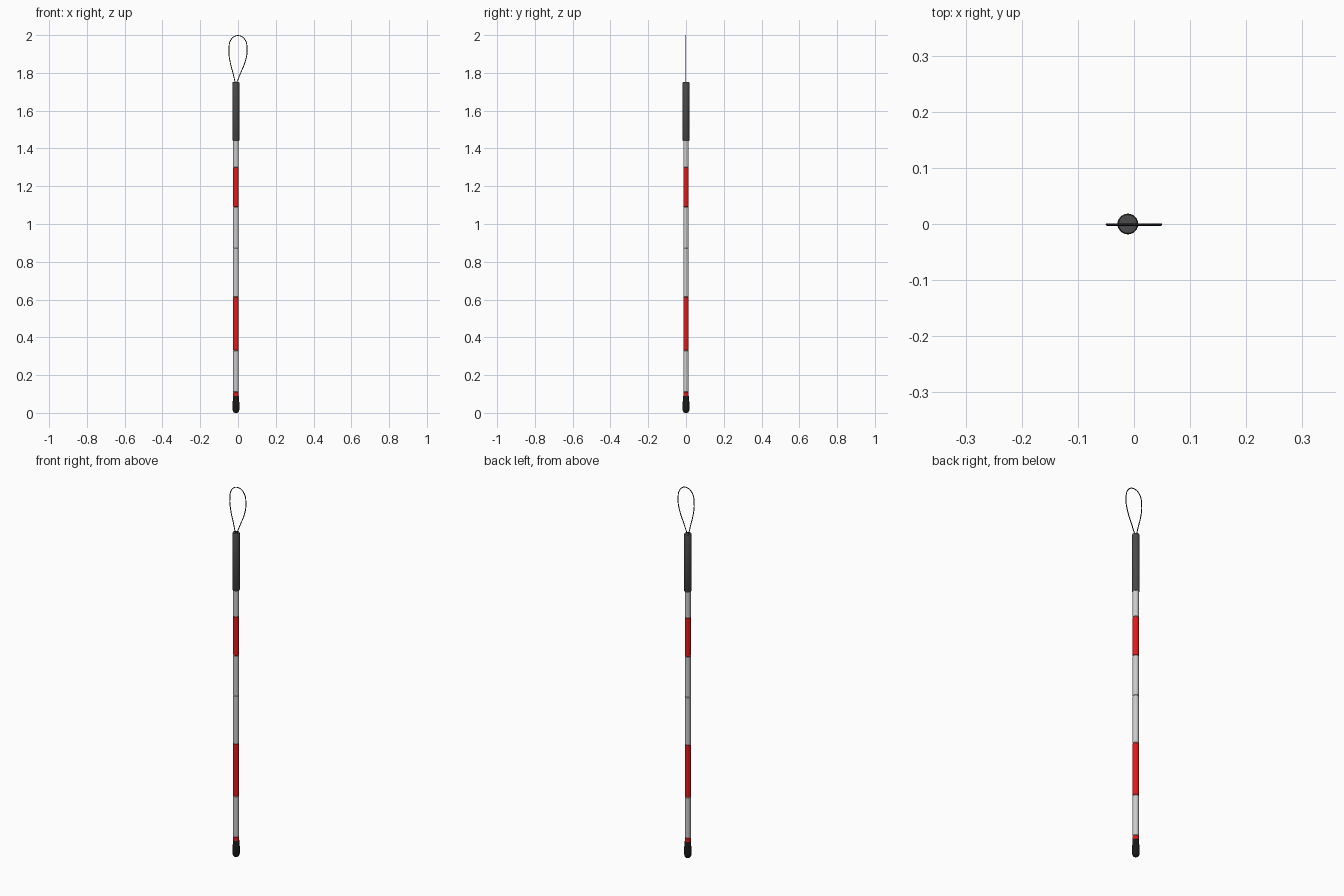
import bpy, bmesh, math

if "Cube" in bpy.data.objects:
    bpy.data.objects.remove(bpy.data.objects["Cube"])

CX = -0.011  # axis of the cane


def material(name, rgb):
    m = bpy.data.materials.new(name)
    m.diffuse_color = (*rgb, 1)
    m.use_nodes = True
    m.node_tree.nodes["Principled BSDF"].inputs["Base Color"].default_value = m.diffuse_color
    return m


RED = material("red", (0.8, 0.01, 0.01))
BLACK = material("black", (0.01, 0.01, 0.01))
DARK = material("dark_grey", (0.07, 0.07, 0.07))


def lathe(name, profile, mat=None, sides=24):
    """Revolve (radius, z) points around the cane axis, with capped ends."""
    bm = bmesh.new()
    rings = []
    for r, z in profile:
        rings.append([bm.verts.new((r * math.cos(2 * math.pi * i / sides),
                                    r * math.sin(2 * math.pi * i / sides), z))
                      for i in range(sides)])
    for a, b in zip(rings, rings[1:]):
        for i in range(sides):
            j = (i + 1) % sides
            bm.faces.new((a[i], a[j], b[j], b[i]))
    bm.faces.new(rings[0][::-1])
    bm.faces.new(rings[-1])
    me = bpy.data.meshes.new(name)
    bm.to_mesh(me)
    bm.free()
    ob = bpy.data.objects.new(name, me)
    ob.location.x = CX
    bpy.context.collection.objects.link(ob)
    if mat:
        me.materials.append(mat)
    bpy.ops.object.select_all(action='DESELECT')
    ob.select_set(True)
    bpy.context.view_layer.objects.active = ob
    bpy.ops.object.shade_smooth_by_angle(angle=math.radians(35))
    return ob


# Shaft sections, with small chamfers that read as seams
R, c = 0.0145, 0.002
sections = [("lower_red_ring", 0.08, 0.11, RED),
            ("lower_shaft", 0.11, 0.33, None),
            ("lower_red_band", 0.33, 0.613, RED),
            ("middle_shaft", 0.613, 0.872, None),
            ("upper_middle_shaft", 0.872, 1.09, None),
            ("upper_red_band", 1.09, 1.30, RED),
            ("upper_shaft", 1.30, 1.445, None)]
for name, z0, z1, mat in sections:
    lathe(name, [(R - c, z0), (R, z0 + c), (R, z1 - c), (R - c, z1)], mat)

# Rounded rolling tip
lathe("tip", [(0.006, 0.0), (0.012, 0.003), (0.0165, 0.010), (0.0185, 0.020),
              (0.0185, 0.045), (0.0175, 0.060), (0.0155, 0.068),
              (0.0155, 0.088), (0.014, 0.091)], BLACK)

# Grip
lathe("handle", [(0.0155, 1.44), (0.0182, 1.444), (0.0182, 1.747),
                 (0.0165, 1.752)], DARK)

# Wrist loop cord
points = [(-0.014, 1.745), (-0.027, 1.80), (-0.042, 1.86), (-0.048, 1.92),
          (-0.034, 1.98), (0, 1.9975), (0.034, 1.98), (0.048, 1.92),
          (0.038, 1.86), (0.014, 1.80), (-0.008, 1.745)]
cu = bpy.data.curves.new("wrist_loop", 'CURVE')
cu.dimensions = '3D'
cu.bevel_depth = 0.0022
cu.bevel_resolution = 2
cu.resolution_u = 8
cu.use_fill_caps = True
sp = cu.splines.new('BEZIER')
sp.bezier_points.add(len(points) - 1)
for bp, (x, z) in zip(sp.bezier_points, points):
    bp.co = (x, -0.001, z)
    bp.handle_left_type = bp.handle_right_type = 'AUTO'
cu.materials.append(BLACK)
bpy.context.collection.objects.link(bpy.data.objects.new("wrist_loop", cu))
